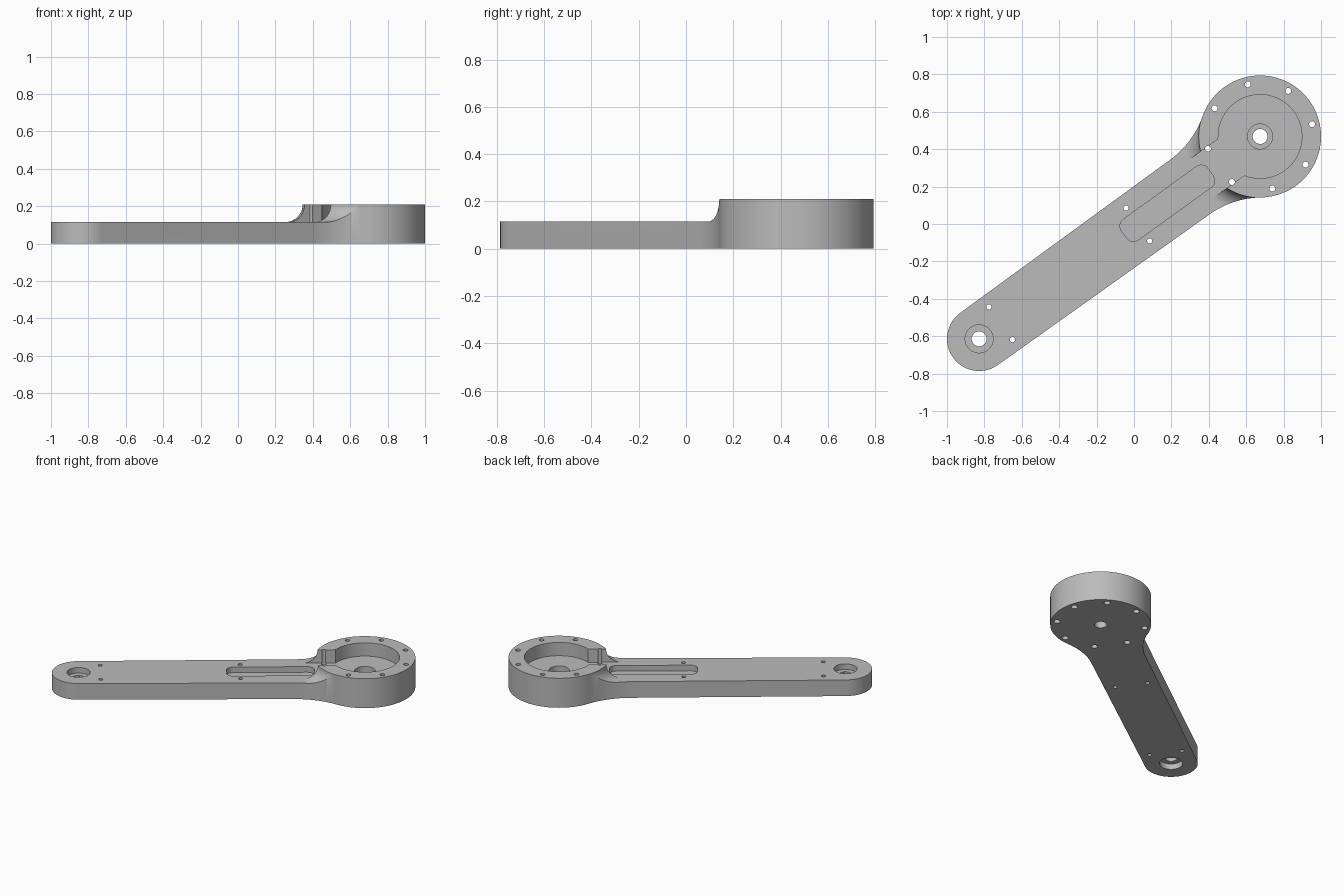
import bpy
import bmesh
from math import sin, cos, pi, sqrt, atan2, radians, hypot
from mathutils import Matrix

if "Cube" in bpy.data.objects:
    bpy.data.objects.remove(bpy.data.objects["Cube"])

# Main dimensions, worked out with the arm lying along x from its small end
SMALL = (-0.828, -0.614)
HEAD = (0.674, 0.468)
L = hypot(HEAD[0] - SMALL[0], HEAD[1] - SMALL[1])
ANGLE = atan2(HEAD[1] - SMALL[1], HEAD[0] - SMALL[0])
ARM_Z, HEAD_Z = 0.115, 0.21
R_SMALL, R_HEAD, HALF, R_NECK = 0.172, 0.326, 0.18, 0.487

grey = bpy.data.materials.new("machined grey")
grey.use_nodes = True
grey.diffuse_color = (0.5, 0.5, 0.5, 1)
grey.node_tree.nodes["Principled BSDF"].inputs["Base Color"].default_value = (0.5, 0.5, 0.5, 1)


def arc(cx, cy, r, a0, a1, n):
    return [(cx + r * cos(a0 + (a1 - a0) * i / n),
             cy + r * sin(a0 + (a1 - a0) * i / n)) for i in range(n + 1)]


def finish(name, bm):
    bmesh.ops.recalc_face_normals(bm, faces=bm.faces)
    mesh = bpy.data.meshes.new(name)
    bm.to_mesh(mesh)
    bm.free()
    mesh.materials.append(grey)
    obj = bpy.data.objects.new(name, mesh)
    bpy.context.collection.objects.link(obj)
    return obj


def prism(name, pts, z0, z1):
    bm = bmesh.new()
    low = [bm.verts.new((x, y, z0)) for x, y in pts]
    face = bm.faces.new(low)
    up = bmesh.ops.extrude_face_region(bm, geom=[face])
    verts = [g for g in up["geom"] if isinstance(g, bmesh.types.BMVert)]
    bmesh.ops.translate(bm, verts=verts, vec=(0, 0, z1 - z0))
    return finish(name, bm)


def cut(cutter):
    cutter.hide_render = True
    mod = body.modifiers.new("cut", 'BOOLEAN')
    mod.operation, mod.solver, mod.object = 'DIFFERENCE', 'EXACT', cutter
    bpy.context.view_layer.objects.active = body
    bpy.ops.object.modifier_apply(modifier=mod.name)
    bpy.data.objects.remove(cutter)


def bore(x, y, r, z0, z1, n=32):
    cut(prism("bore_cutter", arc(x, y, r, 0, 2 * pi, n)[:-1], z0, z1))


# Plan outline: head circle, neck fillet, small end, mirrored across the axis
d = sqrt((R_HEAD + R_NECK) ** 2 - (HALF + R_NECK) ** 2)
phi = atan2(HALF + R_NECK, -d)
half = arc(L, 0, R_HEAD, 0, phi, 36)
half += arc(L - d, HALF + R_NECK, R_NECK, phi - pi, -pi / 2, 12)[1:]
half += arc(0, 0, R_SMALL, pi / 2, pi, 16)
outline = half + [(x, -y) for x, y in reversed(half[1:-1])]
body = prism("lever_arm", outline, 0, HEAD_Z)

# Lower the arm, leaving a concave fillet around the head
fillet = HEAD_Z - ARM_Z
r0 = R_HEAD + 0.002
profile = arc(r0 + fillet, HEAD_Z, fillet, -pi / 2, -pi, 10)
profile += [(r0, 0.3), (3, 0.3), (3, ARM_Z)]
bm = bmesh.new()
ring = [bm.verts.new((L + r, 0, z)) for r, z in profile]
edges = [bm.edges.new((ring[i - 1], ring[i])) for i in range(len(ring))]
bmesh.ops.spin(bm, geom=ring + edges, cent=(L, 0, 0), axis=(0, 0, 1),
               angle=2 * pi, steps=96, use_merge=True)
bmesh.ops.remove_doubles(bm, verts=bm.verts, dist=1e-5)
cut(finish("shoulder_cutter", bm))

# Head pocket with its opening towards the arm
R_POCKET, OPEN = 0.224, 0.12
a = pi - atan2(OPEN, sqrt(R_POCKET ** 2 - OPEN ** 2))
pocket = arc(L, 0, R_POCKET, -a, a, 40) + [(L - 0.5, OPEN), (L - 0.5, -OPEN)]
cut(prism("pocket_cutter", pocket, ARM_Z, 0.3))

# Shallow rounded slot in the arm
X0, X1, W, RC = 0.955, 1.525, 0.068, 0.045
slot = []
for i, (x, y) in enumerate([(X1 - RC, W - RC), (X0 + RC, W - RC),
                            (X0 + RC, RC - W), (X1 - RC, RC - W)]):
    slot += arc(x, y, RC, i * pi / 2, (i + 1) * pi / 2, 6)
cut(prism("slot_cutter", slot, ARM_Z - 0.04, 0.3))

# Pivot bores and their counterbores
for x in (0, L):
    bore(x, 0, 0.04, -0.1, 0.3)
bore(L, 0, 0.067, ARM_Z - 0.04, 0.3)
bore(0, 0, 0.075, ARM_Z - 0.04, 0.3)
bore(0, 0, 0.075, -0.1, 0.04)

# Screw holes around the head, wider from below
for k in range(8):
    t = radians(22.5 + 45 * k)
    x, y = L + 0.286 * cos(t), 0.286 * sin(t)
    bore(x, y, 0.016, -0.1, 0.3, 16)
    bore(x, y, 0.021, -0.1, 0.03, 16)

# Screw holes along the arm
for x in (0.142, 1.046):
    for y in (-0.108, 0.108):
        bore(x, y, 0.014, -0.1, 0.3, 16)

# Swing the arm into place and shade it
body.data.transform(Matrix.Translation((*SMALL, 0)) @ Matrix.Rotation(ANGLE, 4, 'Z'))
bpy.ops.object.select_all(action='DESELECT')
body.select_set(True)
bpy.context.view_layer.objects.active = body
bpy.ops.object.shade_smooth_by_angle(angle=radians(30))
